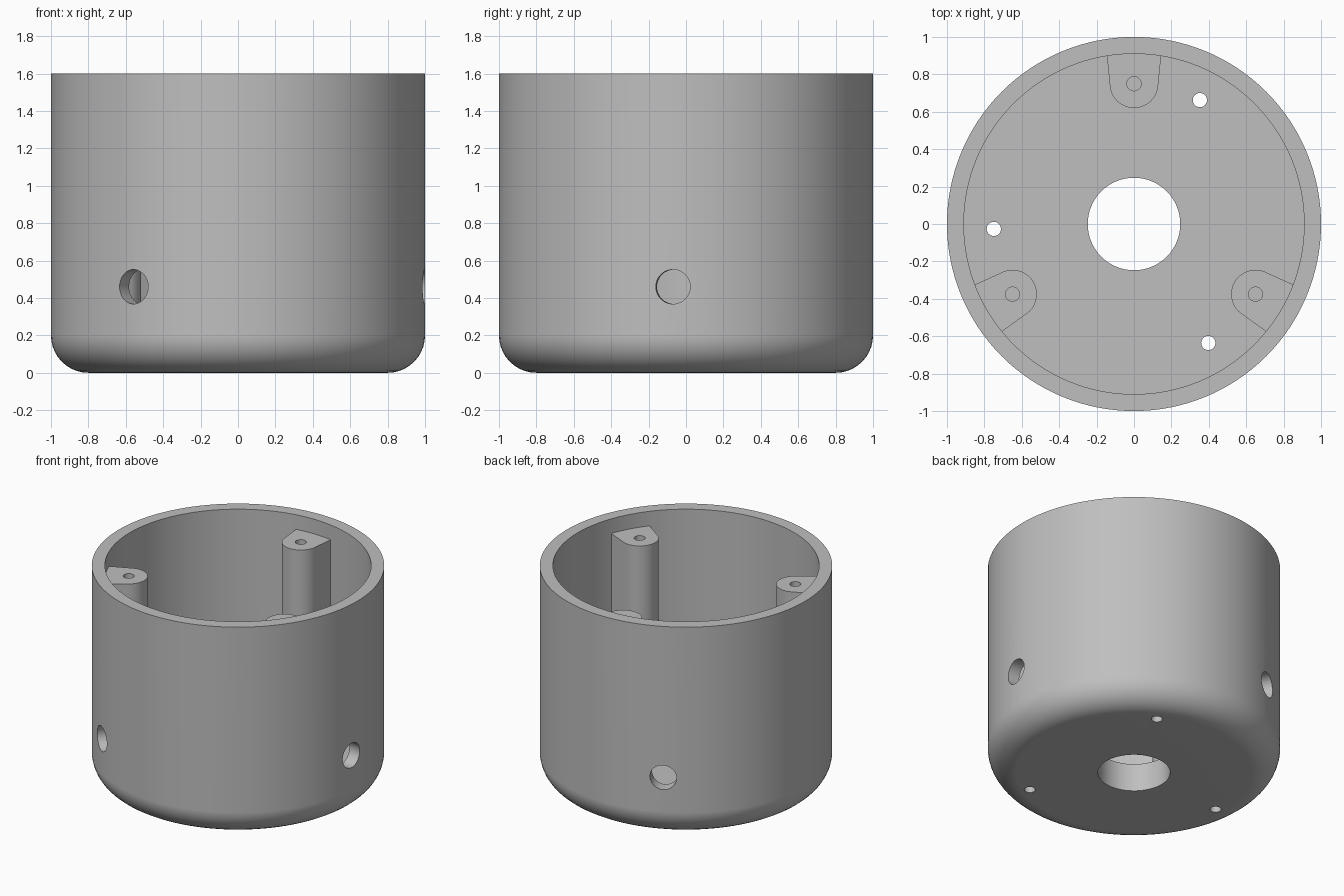
import bpy, bmesh
from math import sin, cos, pi, radians
from mathutils import Matrix, Vector

if "Cube" in bpy.data.objects:
    bpy.data.objects.remove(bpy.data.objects["Cube"], do_unlink=True)

HEIGHT, INNER, FLOOR, FILLET = 1.6, 0.91, 0.21, 0.2
BOSS_TOP, BOSS_R, RING = 1.49, 0.13, 0.75
SMALL_R, SIDE_R, SIDE_Z = 0.038, 0.092, 0.46

grey = bpy.data.materials.new("plain grey")
grey.use_nodes = True
colour = (0.52, 0.52, 0.52, 1)
grey.diffuse_color = colour
grey.node_tree.nodes["Principled BSDF"].inputs["Base Color"].default_value = colour


def finish(name, bm):
    bmesh.ops.recalc_face_normals(bm, faces=bm.faces)
    mesh = bpy.data.meshes.new(name)
    bm.to_mesh(mesh)
    bm.free()
    mesh.materials.append(grey)
    obj = bpy.data.objects.new(name, mesh)
    bpy.context.collection.objects.link(obj)
    return obj


def revolve(name, profile, steps):
    bm = bmesh.new()
    verts = [bm.verts.new((r, 0, z)) for r, z in profile]
    edges = [bm.edges.new((a, b)) for a, b in zip(verts, verts[1:] + verts[:1])]
    bmesh.ops.spin(bm, geom=verts + edges, cent=(0, 0, 0), axis=(0, 0, 1),
                   angle=2 * pi, steps=steps)
    bmesh.ops.remove_doubles(bm, verts=bm.verts, dist=0.0001)
    return finish(name, bm)


def cylinder(name, radius, depth, matrix, sides=32):
    bm = bmesh.new()
    bmesh.ops.create_cone(bm, cap_ends=True, segments=sides, radius1=radius,
                          radius2=radius, depth=depth, matrix=matrix)
    return finish(name, bm)


def boss(name, angle):
    # Rounded nose towards the centre, flaring slightly into the wall
    outline = [(0.95, 0.15), (RING, BOSS_R)]
    outline += [(RING - BOSS_R * sin(pi * i / 24), BOSS_R * cos(pi * i / 24))
                for i in range(1, 24)]
    outline += [(RING, -BOSS_R), (0.95, -0.15)]
    bm = bmesh.new()
    face = bm.faces.new([bm.verts.new((x, y, FLOOR - 0.05)) for x, y in outline])
    top = bmesh.ops.extrude_face_region(bm, geom=[face])["geom"]
    bmesh.ops.translate(bm, vec=(0, 0, BOSS_TOP - FLOOR + 0.05),
                        verts=[v for v in top if isinstance(v, bmesh.types.BMVert)])
    bm.transform(Matrix.Rotation(angle, 4, "Z"))
    return finish(name, bm)


def combine(target, tool, operation):
    mod = target.modifiers.new(operation.lower(), "BOOLEAN")
    mod.operation, mod.solver, mod.object = operation, "EXACT", tool
    bpy.context.view_layer.objects.active = target
    bpy.ops.object.modifier_apply(modifier=mod.name)
    bpy.data.objects.remove(tool, do_unlink=True)


# Cup wall and floor with a rounded lower edge and a central opening
profile = [(0.247, 0)]
profile += [(1 - FILLET + FILLET * sin(pi * i / 20), FILLET - FILLET * cos(pi * i / 20))
            for i in range(11)]
profile += [(1, HEIGHT), (INNER, HEIGHT), (INNER, FLOOR), (0.247, FLOOR)]
cup = revolve("round_housing", profile, 128)

for k in range(3):
    turn = radians(120 * k)
    # Screw boss with a blind hole
    a = radians(90) + turn
    combine(cup, boss("screw_boss", a), "UNION")
    at = Vector((RING * cos(a), RING * sin(a), BOSS_TOP))
    combine(cup, cylinder("screw_hole", SMALL_R, 1.0, Matrix.Translation(at)), "DIFFERENCE")
    # Small hole through the floor
    a = radians(62) + turn
    at = Vector((RING * cos(a), RING * sin(a), FLOOR / 2))
    combine(cup, cylinder("floor_hole", SMALL_R, 0.5, Matrix.Translation(at)), "DIFFERENCE")
    # Round port through the side wall
    a = radians(116) + turn
    place = (Matrix.Translation((0.97 * cos(a), 0.97 * sin(a), SIDE_Z))
             @ Matrix.Rotation(a, 4, "Z") @ Matrix.Rotation(pi / 2, 4, "Y"))
    combine(cup, cylinder("side_port", SIDE_R, 0.3, place, 48), "DIFFERENCE")

# Smooth curved walls, crisp rims
bpy.ops.object.select_all(action="DESELECT")
cup.select_set(True)
bpy.context.view_layer.objects.active = cup
bpy.ops.object.shade_smooth_by_angle(angle=radians(30))
weighted = cup.modifiers.new("weighted_normals", "WEIGHTED_NORMAL")
weighted.keep_sharp = True
